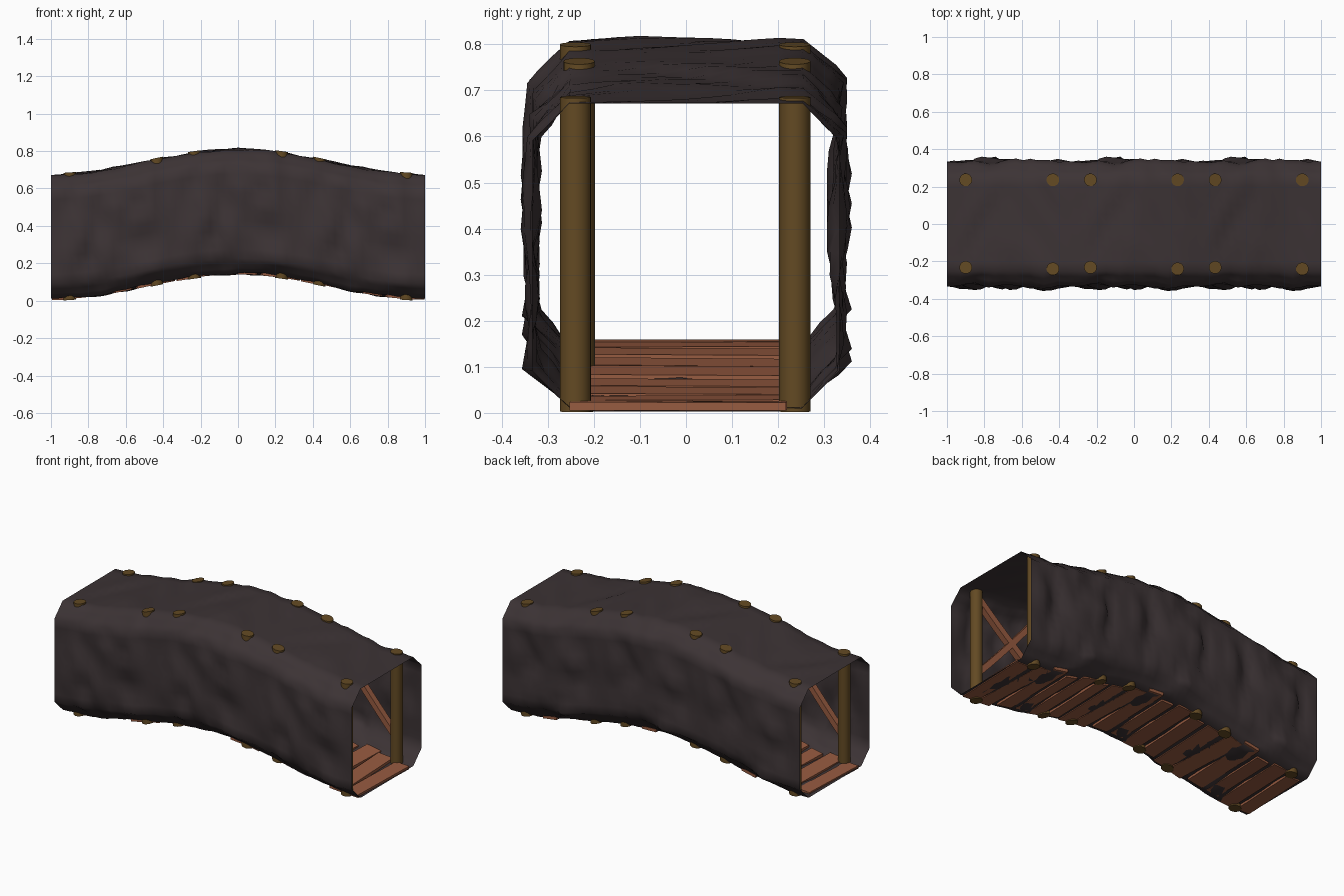
import bpy, bmesh, math, random
from mathutils import Vector, Matrix, noise

if "Cube" in bpy.data.objects:
    bpy.data.objects.remove(bpy.data.objects["Cube"])

random.seed(4)
TILE = 2 / 3                      # the tunnel repeats three times along x
TILES = [-TILE, 0, TILE]


def material(name, col):
    m = bpy.data.materials.new(name)
    m.diffuse_color = (*col, 1)
    m.use_nodes = True
    m.node_tree.nodes["Principled BSDF"].inputs["Base Color"].default_value = m.diffuse_color
    return m


ROCK = material("dark rock", (0.045, 0.033, 0.035))
POST = material("ochre timber", (0.125, 0.068, 0.017))
PLANK = material("red brown wood", (0.31, 0.105, 0.052))


def hump(x):
    return 0.135 * math.cos(math.pi * x / 2) ** 2


def finish(bm, name, mat, angle):
    """Bend the part over the hump and make it an object."""
    for v in bm.verts:
        v.co.z += hump(v.co.x)
    me = bpy.data.meshes.new(name)
    bm.to_mesh(me)
    bm.free()
    me.materials.append(mat)
    ob = bpy.data.objects.new(name, me)
    bpy.context.collection.objects.link(ob)
    bpy.ops.object.select_all(action='DESELECT')
    ob.select_set(True)
    bpy.context.view_layer.objects.active = ob
    bpy.ops.object.shade_smooth_by_angle(angle=math.radians(angle))
    return ob


# Rock shell: octagonal open tube, lumpy between the tile seams
W, C, B, T = 0.333, 0.08, 0.011, 0.672
corners = [(-W + C, B), (W - C, B), (W, B + C), (W, T - C),
           (W - C, T), (-W + C, T), (-W, T - C), (-W, B + C)]
ring = []
for i, a in enumerate(corners):
    b = corners[(i + 1) % 8]
    a, b = Vector(a), Vector(b)
    n = 3 if i % 2 else 10
    ring += [a.lerp(b, k / n) for k in range(n)]


def lump(x, p):
    t = (x + 1) / TILE * 2 * math.pi
    d = abs((x + 1) / TILE - round((x + 1) / TILE)) * TILE
    fade = min(1, d / 0.12)
    q = Vector((math.cos(t) * 0.9 + p.x * 5, math.sin(t) * 0.9 + 7, p.y * 5))
    f = noise.noise(q) + 0.4 * noise.noise(q * 2.3)
    side = max(0, min(1, (abs(p.x) - 0.24) / 0.08))
    y = p.x + math.copysign(1, p.x) * side * 0.042 * f * fade
    z = p.y + (1 - side) * 0.016 * f * fade
    return Vector((x, max(-0.36, min(0.36, y)), max(0.001, z)))


bm = bmesh.new()
NX = 54
rows = [[bm.verts.new(lump(-1 + 2 * i / NX, p)) for p in ring] for i in range(NX + 1)]
for r0, r1 in zip(rows, rows[1:]):
    for j in range(len(ring)):
        k = (j + 1) % len(ring)
        bm.faces.new((r0[j], r0[k], r1[k], r1[j]))
bmesh.ops.recalc_face_normals(bm, faces=bm.faces)
finish(bm, "rock_shell", ROCK, 60)

# Round posts: two pairs in every tile, just piercing roof and floor
bm = bmesh.new()
for tx in TILES:
    for x, yf in ((-0.233, -0.232), (0.233, -0.24)):
        for y in (yf, 0.236):
            bmesh.ops.create_cone(bm, cap_ends=True, segments=20, radius1=0.034,
                                  radius2=0.034, depth=0.682,
                                  matrix=Matrix.Translation((tx + x, y, 0.341)))
finish(bm, "posts", POST, 40)


def box(bm, size, mat, cuts=0):
    vs = bmesh.ops.create_cube(bm, size=1, matrix=mat @ Matrix.Diagonal((*size, 1)))["verts"]
    if cuts:
        es = {e for v in vs for e in v.link_edges}
        axis = (mat.to_3x3() @ Vector((1, 0, 0))).normalized()
        long = [e for e in es
                if abs((e.verts[0].co - e.verts[1].co).normalized().dot(axis)) > 0.9]
        bmesh.ops.subdivide_edges(bm, edges=long, cuts=cuts, use_grid_fill=True)


# Crossed braces between each pair of posts, on both walls
bm = bmesh.new()
for tx in TILES:
    for y in (-0.235, 0.236):
        for s in (-1, 1):
            m = Matrix.Translation((tx, y, 0.4)) @ Matrix.Rotation(s * math.pi / 4, 4, 'Y')
            box(bm, (0.64, 0.036, 0.036), m, 6)
finish(bm, "cross_braces", PLANK, 30)

# Loose floor planks, same layout in every tile
layout = []
N = 6
for i in range(N):
    x = -TILE / 2 + (i + 0.5) * TILE / N
    layout.append((x, random.uniform(-0.02, 0.02), random.uniform(0.011, 0.016),
                   random.uniform(0.072, 0.1), random.uniform(0.43, 0.51),
                   random.uniform(-0.05, 0.05)))
bm = bmesh.new()
for tx in TILES:
    for x, y, z, w, l, r in layout:
        m = Matrix.Translation((tx + x, y, z)) @ Matrix.Rotation(r, 4, 'Z')
        box(bm, (w, l, 0.018), m)
finish(bm, "floor_planks", PLANK, 30)
